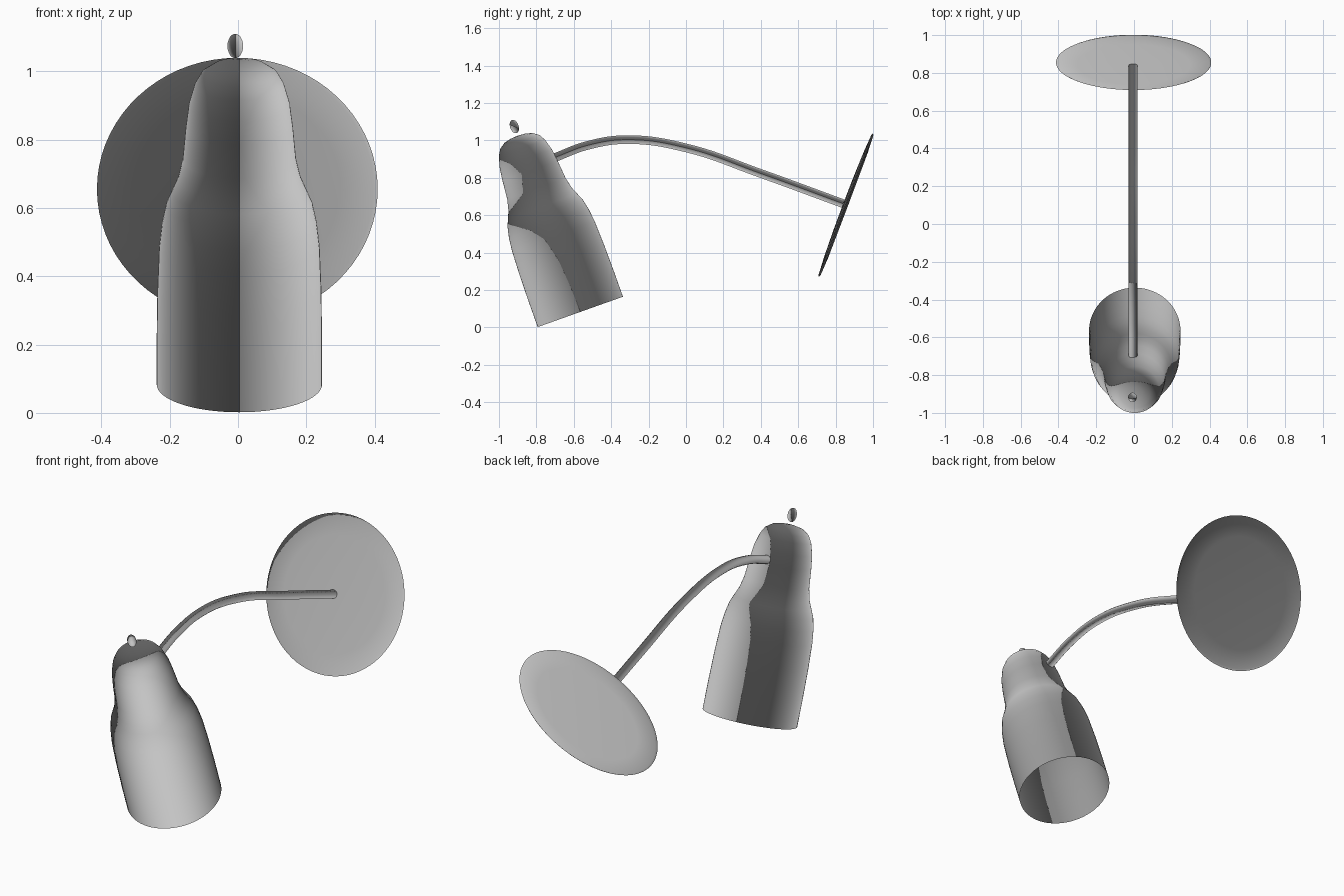
import bpy, bmesh, math
from mathutils import Matrix, Vector

cube = bpy.data.objects.get("Cube")
if cube:
    bpy.data.objects.remove(cube, do_unlink=True)

# Single grey metal finish
GREY = (0.55, 0.55, 0.55, 1)
metal = bpy.data.materials.new("grey metal")
metal.use_nodes = True
metal.diffuse_color = GREY
metal.node_tree.nodes["Principled BSDF"].inputs["Base Color"].default_value = GREY


def finish(obj, angle=50):
    """Give the part its finish, smooth it, and cycle the axes of its shading normals."""
    obj.data.materials.append(metal)
    bpy.ops.object.select_all(action='DESELECT')
    obj.select_set(True)
    bpy.context.view_layer.objects.active = obj
    if obj.type == 'CURVE':
        bpy.ops.object.convert(target='MESH')
    bpy.ops.object.shade_smooth_by_angle(angle=math.radians(angle))
    mesh = obj.data
    mesh.normals_split_custom_set([n.vector.zxy for n in mesh.corner_normals])


def lathe(name, profile, place, tilt, steps=64):
    """Revolve (radius, height) points, then lean the axis forward by tilt."""
    bm = bmesh.new()
    verts = [bm.verts.new((r, 0, h)) for r, h in profile]
    edges = [bm.edges.new(pair) for pair in zip(verts, verts[1:])]
    bmesh.ops.spin(bm, geom=verts + edges, cent=(0, 0, 0), axis=(0, 0, 1),
                   angle=math.tau, steps=steps)
    bmesh.ops.remove_doubles(bm, verts=bm.verts, dist=0.0005)
    bmesh.ops.recalc_face_normals(bm, faces=bm.faces)
    bm.transform(Matrix.Translation(place) @ Matrix.Rotation(tilt, 4, 'X'))
    bm.normal_update()
    mesh = bpy.data.meshes.new(name)
    bm.to_mesh(mesh)
    bm.free()
    obj = bpy.data.objects.new(name, mesh)
    bpy.context.collection.objects.link(obj)
    finish(obj)


LEAN = 0.342
shade_foot = Vector((0.004, -0.565, 0.083))
shade_axis = Vector((0, -math.sin(LEAN), math.cos(LEAN)))

# Bottle-shaped lamp shade, a thin shell open at the bottom
lathe("lamp_shade", [
    (0.242, 0), (0.242, 0.15), (0.24, 0.3), (0.235, 0.43), (0.227, 0.5),
    (0.214, 0.56), (0.197, 0.6), (0.18, 0.64), (0.166, 0.7), (0.157, 0.8),
    (0.148, 0.87), (0.131, 0.93), (0.112, 0.964), (0.08, 0.987),
    (0.04, 0.997), (0, 1.0)], shade_foot, LEAN)

# Small oval knob hovering over the crown
knob_profile = [(0.023 * math.sin(a), -0.037 * math.cos(a))
                for a in (math.pi * i / 12 for i in range(13))]
lathe("top_knob", knob_profile,
      shade_foot + shade_axis * 1.052 + Vector((-0.012, 0, 0)), LEAN, 24)

# Round wall plate, gently domed on both sides
lathe("wall_plate", [
    (0, -0.012), (0.3, -0.011), (0.4, -0.006), (0.411, 0), (0.4, 0.005),
    (0.3, 0.011), (0.15, 0.015), (0, 0.016)],
    Vector((-0.002, 0.855, 0.655)), 1.21, 72)

# Bent tube arm from the plate to the neck of the shade
curve = bpy.data.curves.new("bent_arm", 'CURVE')
curve.dimensions = '3D'
curve.bevel_depth = 0.023
curve.bevel_resolution = 4
curve.resolution_u = 12
curve.use_fill_caps = True
path = [(-0.71, 0.905), (-0.52, 0.975), (-0.31, 1.004), (0, 0.96),
        (0.4, 0.823), (0.84, 0.662)]
spline = curve.splines.new('BEZIER')
spline.bezier_points.add(len(path) - 1)
for point, (y, z) in zip(spline.bezier_points, path):
    point.co = (-0.005, y, z)
    point.handle_left_type = point.handle_right_type = 'AUTO'
arm = bpy.data.objects.new("bent_arm", curve)
bpy.context.collection.objects.link(arm)
finish(arm)
